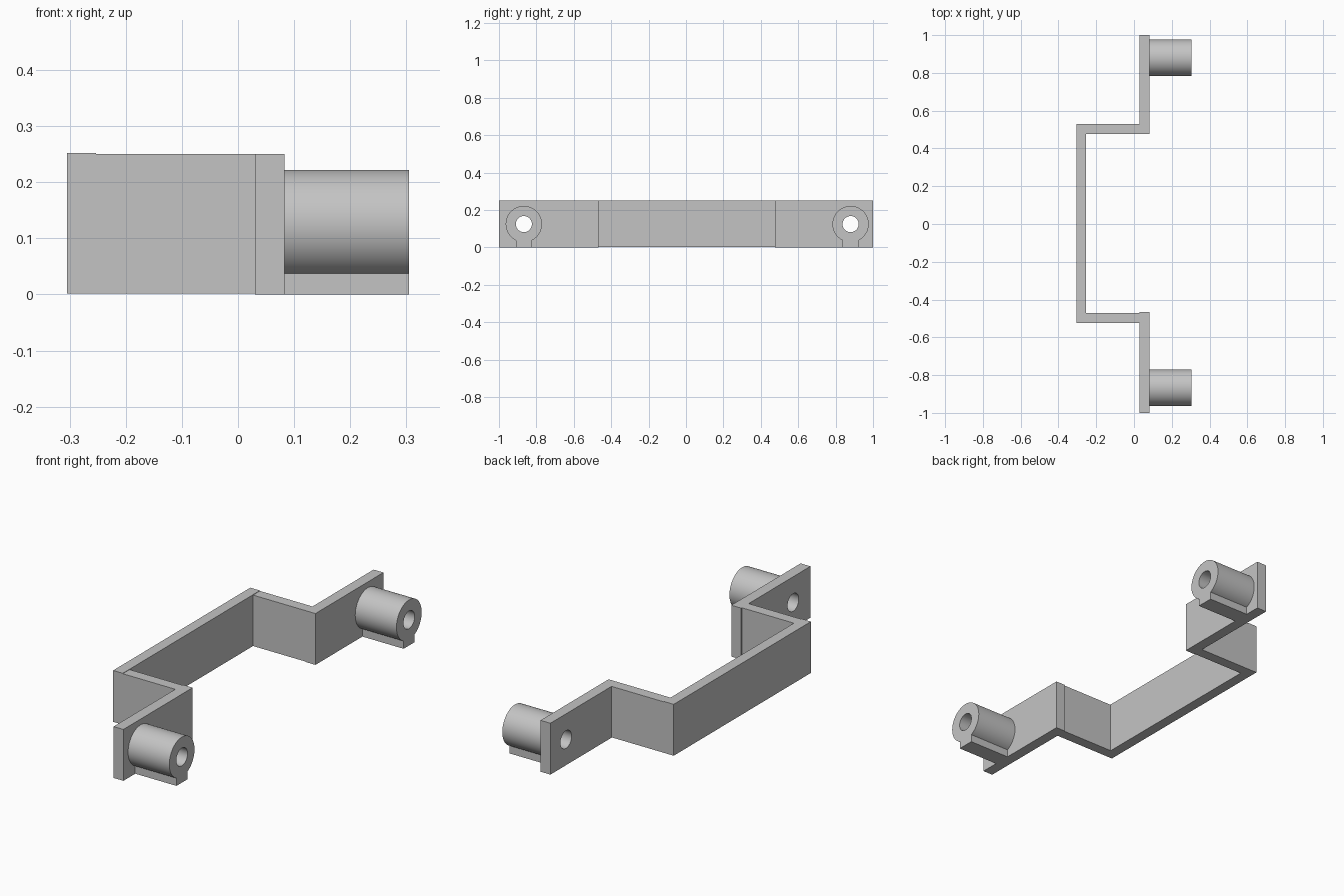
import bpy
import bmesh
import math
from mathutils import Matrix, Vector

old = bpy.data.objects.get("Cube")
if old:
    bpy.data.objects.remove(old, do_unlink=True)

grey = bpy.data.materials.new("light grey")
grey.use_nodes = True
colour = (0.55, 0.55, 0.55, 1)
grey.diffuse_color = colour
grey.node_tree.nodes["Principled BSDF"].inputs["Base Color"].default_value = colour

HEIGHT = 0.25
FRONT, BACK = 0.305, -0.305      # extents along x
FLANGE_BACK, FLANGE_FRONT = 0.03, 0.083
BOSS_Z = HEIGHT / 2
BOSS_R, HOLE_R, RIB_HALF = 0.097, 0.043, 0.042


def finish(name, bm):
    mesh = bpy.data.meshes.new(name)
    bmesh.ops.recalc_face_normals(bm, faces=bm.faces)
    bm.to_mesh(mesh)
    bm.free()
    mesh.materials.append(grey)
    obj = bpy.data.objects.new(name, mesh)
    bpy.context.collection.objects.link(obj)
    return obj


def box(name, low, high):
    low, high = Vector(low), Vector(high)
    bm = bmesh.new()
    bmesh.ops.create_cube(bm, size=1, matrix=Matrix.Translation((low + high) / 2)
                          @ Matrix.Diagonal((high - low).to_4d()))
    return finish(name, bm)


def rod(name, radius, x0, x1, y):
    bm = bmesh.new()
    place = Matrix.Translation(((x0 + x1) / 2, y, BOSS_Z)) @ Matrix.Rotation(math.pi / 2, 4, "Y")
    bmesh.ops.create_cone(bm, cap_ends=True, segments=64, radius1=radius,
                          radius2=radius, depth=x1 - x0, matrix=place)
    return finish(name, bm)


def combine(target, other, operation):
    mod = target.modifiers.new("cut", "BOOLEAN")
    mod.operation = operation
    mod.solver = "EXACT"
    mod.object = other
    bpy.context.view_layer.objects.active = target
    bpy.ops.object.modifier_apply(modifier=mod.name)
    bpy.data.objects.remove(other, do_unlink=True)


# Recessed bridge between the two arms
LIFT = 0.002
box("bridge_plate", (BACK, -0.525, LIFT), (-0.253, 0.53, HEIGHT + LIFT))

# Each side: arm, flange and a ribbed hollow boss
for side, arm, flange, boss_y in (
        ("left", (0.477, 0.53), (0.477, 1), 0.88),
        ("right", (-0.525, -0.472), (-1, -0.467), -0.867)):
    box(side + "_arm", (-0.253, arm[0], LIFT), (FLANGE_BACK, arm[1], HEIGHT))
    plate = box(side + "_flange", (FLANGE_BACK, flange[0], 0), (FLANGE_FRONT, flange[1], HEIGHT))
    combine(plate, rod("hole_cutter", HOLE_R, 0, 0.1, boss_y), "DIFFERENCE")

    boss = rod(side + "_boss", BOSS_R, FLANGE_FRONT, FRONT, boss_y)
    rib = box("rib", (FLANGE_FRONT, boss_y - RIB_HALF, 0), (FRONT, boss_y + RIB_HALF, 0.06))
    combine(boss, rib, "UNION")
    combine(boss, rod("hole_cutter", HOLE_R, 0, 0.4, boss_y), "DIFFERENCE")

    for obj in (plate, boss):
        bpy.ops.object.select_all(action="DESELECT")
        obj.select_set(True)
        bpy.context.view_layer.objects.active = obj
        bpy.ops.object.shade_smooth_by_angle(angle=math.radians(30))
